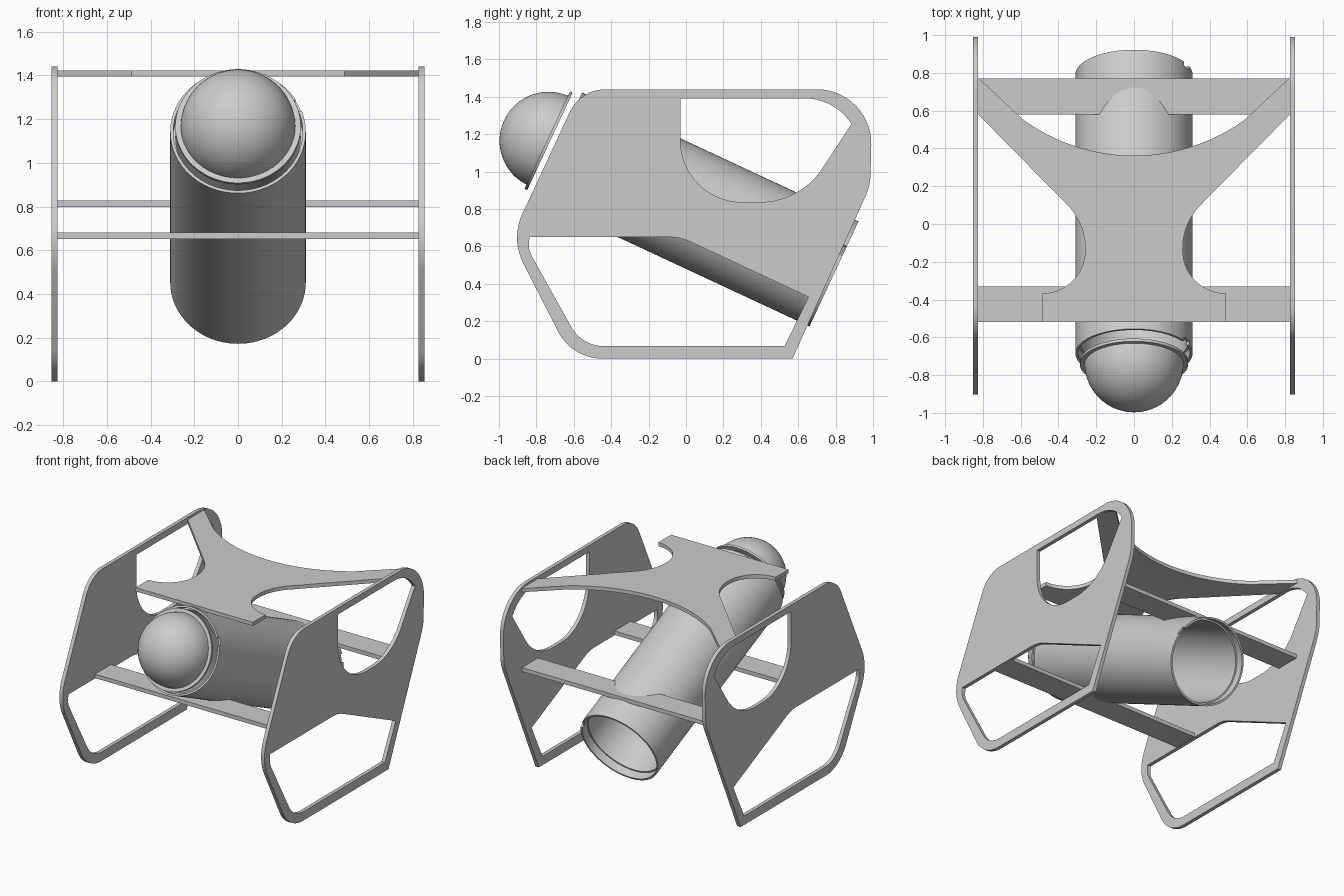
import bpy, bmesh
from math import sin, cos, tan, pi, radians, sqrt
from mathutils import Vector, Matrix

if "Cube" in bpy.data.objects:
    bpy.data.objects.remove(bpy.data.objects["Cube"])

TILT = Matrix.Translation((0, -0.686, 1.142)) @ Matrix.Rotation(radians(-115), 4, 'X')
SIDE = Matrix.Rotation(pi / 2, 4, 'Z') @ Matrix.Rotation(pi / 2, 4, 'X')


def activate(ob):
    bpy.ops.object.select_all(action='DESELECT')
    ob.select_set(True)
    bpy.context.view_layer.objects.active = ob


def fillet(corners, steps=14):
    """Polygon corners (x, y[, radius]) -> outline with rounded corners."""
    out, n = [], len(corners)
    for i, c in enumerate(corners):
        p = Vector((c[0], c[1], 0))
        if len(c) < 3:
            out.append(p)
            continue
        a = (Vector((*corners[i - 1][:2], 0)) - p).normalized()
        b = (Vector((*corners[(i + 1) % n][:2], 0)) - p).normalized()
        half, r = a.angle(b) / 2, c[2]
        t = r / tan(half)
        centre = p + (a + b).normalized() * r / sin(half)
        va, vb = (p + a * t - centre).normalized(), (p + b * t - centre).normalized()
        out += [centre + va.slerp(vb, k / steps) * r for k in range(steps + 1)]
    return out


def panel(name, loops, thickness, matrix):
    """Flat sheet with holes, cut from closed outlines."""
    cu = bpy.data.curves.new(name, 'CURVE')
    cu.dimensions, cu.fill_mode, cu.extrude = '2D', 'BOTH', thickness / 2
    for loop in loops:
        sp = cu.splines.new('POLY')
        sp.points.add(len(loop) - 1)
        for pt, co in zip(sp.points, loop):
            pt.co = (co[0], co[1], 0, 1)
        sp.use_cyclic_u = True
    ob = bpy.data.objects.new(name, cu)
    bpy.context.collection.objects.link(ob)
    ob.matrix_world = matrix
    activate(ob)
    bpy.ops.object.convert(target='MESH')
    ob = bpy.context.object
    bm = bmesh.new()
    bm.from_mesh(ob.data)
    bmesh.ops.remove_doubles(bm, verts=bm.verts, dist=1e-5)
    bmesh.ops.recalc_face_normals(bm, faces=bm.faces)
    bm.to_mesh(ob.data)
    bm.free()
    bpy.ops.object.shade_smooth_by_angle(angle=radians(30))
    return ob


def lathe(name, profile, steps=96):
    """Closed (radius, distance) profile spun about the tilted barrel axis."""
    bm = bmesh.new()
    vs = [bm.verts.new((r, 0, s)) for r, s in profile]
    es = [bm.edges.new((vs[i - 1], vs[i])) for i in range(len(vs))]
    bmesh.ops.spin(bm, geom=vs + es, cent=(0, 0, 0), axis=(0, 0, 1),
                   angle=2 * pi, steps=steps)
    bmesh.ops.remove_doubles(bm, verts=bm.verts, dist=1e-5)
    bmesh.ops.recalc_face_normals(bm, faces=bm.faces)
    me = bpy.data.meshes.new(name)
    bm.to_mesh(me)
    bm.free()
    ob = bpy.data.objects.new(name, me)
    bpy.context.collection.objects.link(ob)
    ob.matrix_world = TILT
    activate(ob)
    bpy.ops.object.shade_smooth_by_angle(angle=radians(30))
    return ob


def box(name, lo, hi, matrix=Matrix()):
    lo, hi = Vector(lo), Vector(hi)
    bm = bmesh.new()
    bmesh.ops.create_cube(bm, size=1)
    bmesh.ops.transform(bm, verts=bm.verts, matrix=Matrix.Translation((lo + hi) / 2)
                        @ Matrix.Diagonal((*(hi - lo), 1)))
    me = bpy.data.meshes.new(name)
    bm.to_mesh(me)
    bm.free()
    ob = bpy.data.objects.new(name, me)
    bpy.context.collection.objects.link(ob)
    ob.matrix_world = matrix
    return ob


def cut(ob, cutter):
    cutter.hide_render = True
    m = ob.modifiers.new('cut', 'BOOLEAN')
    m.operation, m.solver, m.object = 'DIFFERENCE', 'EXACT', cutter
    activate(ob)
    bpy.ops.object.modifier_move_to_index(modifier='cut', index=0)
    bpy.ops.object.modifier_apply(modifier='cut')


# Side plates with an upper and a lower window
outline = fillet([(0.57, 0), (0.985, 0.925, 0.3), (0.998, 1.44, 0.29), (-0.565, 1.44, 0.21),
                  (-0.937, 0.641, 0.3), (-0.61, 0, 0.266)])
lower = fillet([(-0.837, 0.65), (-0.03, 0.65, 0.28), (0.655, 0.33), (0.527, 0.067),
                (-0.556, 0.067, 0.2), (-0.842, 0.58, 0.12)])
upper = fillet([(-0.03, 1.392), (0.79, 1.392, 0.3), (0.885, 1.255), (0.61, 0.837, 0.40),
                (-0.03, 0.837, 0.33)])
for side, x in (('right', 0.839), ('left', -0.839)):
    panel(f'{side}_side_plate', [outline, lower, upper], 0.028,
          Matrix.Translation((x, 0, 0)) @ SIDE)

# Forked top plate
half = [Vector((x, 1.362 - sqrt(1 - x * x), 0)) for x in [0.587 * k / 14 for k in range(1, 15)]]
corners = [(0.825, 0.775), (0.825, 0.58), (0.258, 0.005, 0.33), (0.258, -0.368, 0.229),
           (0.488, -0.368), (0.488, -0.52)]
half += fillet(corners)
whole = [Vector((0, 0.362, 0))] + half + [Vector((-p.x, p.y, 0)) for p in reversed(half)]
panel('top_plate', [whole], 0.028, Matrix.Translation((0, 0, 1.409)))

# Barrel: open tube with a rebate inside each end
L = 1.63
barrel = lathe('barrel', [(0.31, 0), (0.31, L), (0.296, L), (0.296, L - 0.06), (0.285, L - 0.06),
                          (0.285, 0.06), (0.296, 0.06), (0.296, 0)])

# Domed end cap with a thin flange
arc = [radians(90 * k / 20) for k in range(21)]
dome = [(0.262 * cos(a), -0.054 - 0.262 * sin(a)) for a in arc]
inner = [(0.25 * cos(a), -0.046 - 0.25 * sin(a)) for a in reversed(arc)]
dome[-1], inner[0] = (0, dome[-1][1]), (0, inner[0][1])
cap = lathe('dome_cap', [(0.287, -0.046), (0.287, -0.062), (0.262, -0.062)] + dome[1:] + inner)

# Key notches in both rims of the barrel
turn = TILT @ Matrix.Rotation(radians(-26), 4, 'Z')
for s in (0, L):
    notch = box('notch_cutter', (0.25, -0.03, s - 0.022), (0.36, 0.03, s + 0.022), turn)
    cut(barrel, notch)
    bpy.data.objects.remove(notch)

# Cross bars, cut away where the barrel passes through
core = lathe('barrel_cutter', [(0, -0.02), (0.3, -0.02), (0.3, L + 0.02), (0, L + 0.02)])
for name, y0, y1, z in (('front_cross_bar', -0.52, -0.33, 0.652),
                        ('rear_cross_bar', 0.58, 0.77, 0.797)):
    cut(box(name, (-0.826, y0, z), (0.826, y1, z + 0.03)), core)
bpy.data.objects.remove(core)
